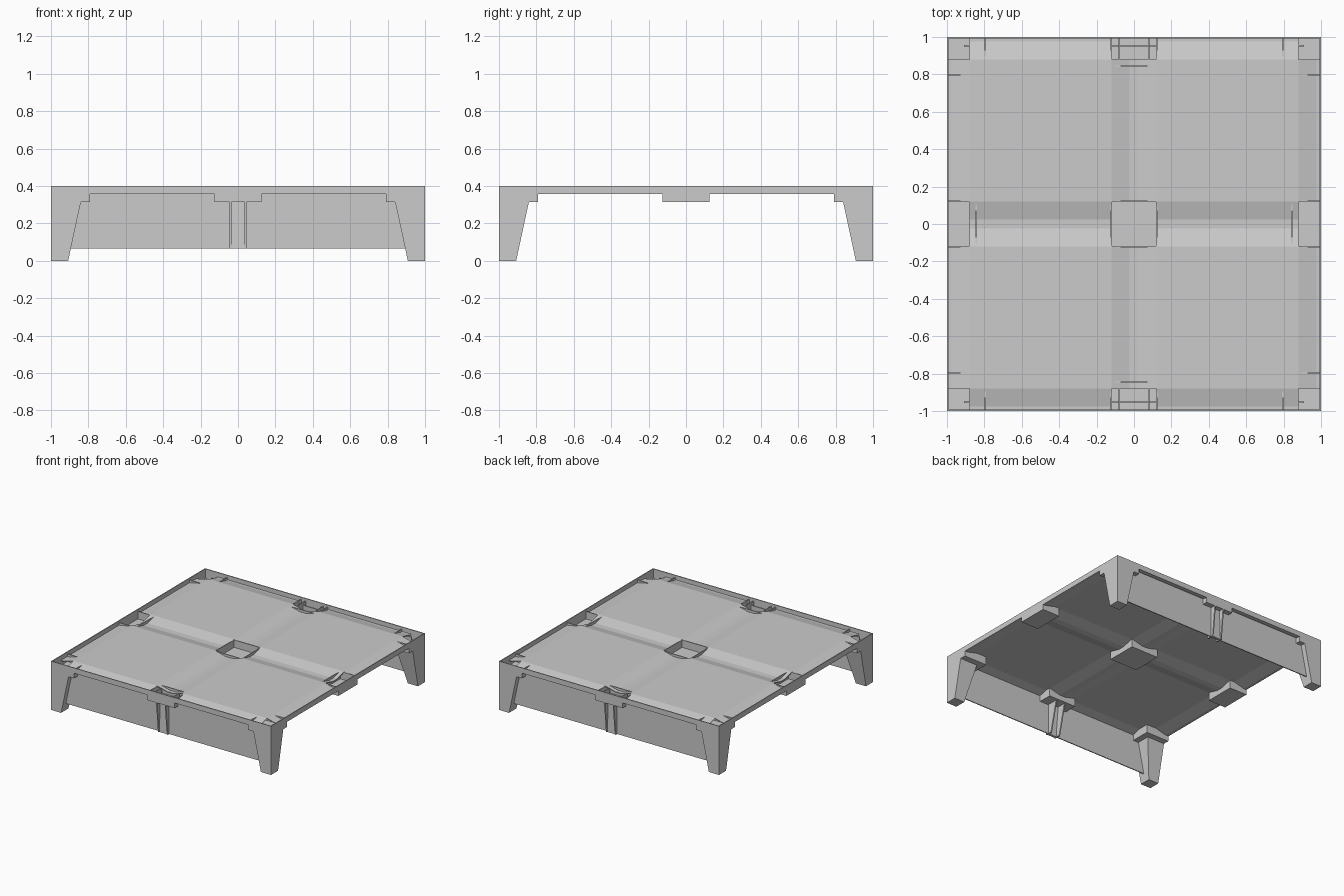
import bpy, bmesh

cube = bpy.data.objects.get("Cube")
if cube:
    bpy.data.objects.remove(cube, do_unlink=True)

# Single material
grey = bpy.data.materials.new("plain_grey")
grey.use_nodes = True
color = (0.6, 0.6, 0.6, 1)
grey.diffuse_color = color
grey.node_tree.nodes["Principled BSDF"].inputs["Base Color"].default_value = color

TOP, HIGH, LOW, SHELF = 0.4, 0.388, 0.364, 0.315
THIN = 0.008


def finish(name, bm):
    bmesh.ops.recalc_face_normals(bm, faces=bm.faces)
    mesh = bpy.data.meshes.new(name)
    bm.to_mesh(mesh)
    bm.free()
    mesh.materials.append(grey)
    ob = bpy.data.objects.new(name, mesh)
    bpy.context.collection.objects.link(ob)
    return ob


def hexa(bm, low, high):
    """Block between two four-point rings."""
    a = [bm.verts.new(p) for p in low]
    b = [bm.verts.new(p) for p in high]
    bm.faces.new(a)
    bm.faces.new(b)
    for i in range(4):
        j = (i + 1) % 4
        bm.faces.new((a[i], a[j], b[j], b[i]))


def ring(x0, x1, y0, y1, z):
    return [(x0, y0, z), (x1, y0, z), (x1, y1, z), (x0, y1, z)]


def block(bm, x0, x1, y0, y1, z0, z1):
    hexa(bm, ring(x0, x1, y0, y1, z0), ring(x0, x1, y0, y1, z1))


def tray(name, x0, x1, y0, y1):
    """Open bracket tray whose walls rise into the floor sheet."""
    bm = bmesh.new()
    block(bm, x0, x1, y0, y1, SHELF, SHELF + THIN)
    for a, b in ((x0, x0 + THIN), (x1 - THIN, x1)):
        block(bm, a, b, y0, y1, SHELF, HIGH - 0.004)
    for a, b in ((y0, y0 + THIN), (y1 - THIN, y1)):
        block(bm, x0, x1, a, b, SHELF, HIGH - 0.004)
    finish(name, bm)


# Floor sheet: four raised pads with valleys between, open over the trays
half = [0.025, 0.12, 0.88, 0.975, 1]
cuts = [-v for v in reversed(half)] + half


def raised(v):
    return 0.1 < abs(v) < 0.9


bm = bmesh.new()
grid = [[bm.verts.new((x, y, HIGH if raised(x) and raised(y) else LOW))
         for y in cuts] for x in cuts]
for i in range(len(cuts) - 1):
    for j in range(len(cuts) - 1):
        mx, my = (cuts[i] + cuts[i + 1]) / 2, (cuts[j] + cuts[j + 1]) / 2
        if (0.12 < abs(mx) < 0.88) or (0.12 < abs(my) < 0.88):
            bm.faces.new((grid[i][j], grid[i + 1][j], grid[i + 1][j + 1], grid[i][j + 1]))
bmesh.ops.delete(bm, geom=[v for v in bm.verts if not v.link_faces], context='VERTS')
sheet = finish("floor_sheet", bm)
solid = sheet.modifiers.new("thickness", 'SOLIDIFY')
solid.thickness = 0.006
solid.offset = -1

# Thin outer rim
bm = bmesh.new()
for s in (-1, 1):
    for a, b in ((s, s * (1 - THIN)),):
        block(bm, min(a, b), max(a, b), -1, 1, 0.357, TOP)
        block(bm, -1, 1, min(a, b), max(a, b), 0.357, TOP)
finish("rim", bm)

# Trays at the centre, the middle of each edge and the corners
tray("centre_tray", -0.125, 0.125, -0.125, 0.125)
for s, side, end in ((-1, "right", "front"), (1, "left", "back")):
    lo, hi = sorted((s, s * 0.84))
    tray(side + "_tray", lo, hi, -0.125, 0.125)
    tray(end + "_tray", -0.125, 0.125, lo, hi)

for sx, side in ((-1, "right"), (1, "left")):
    for sy, end in ((-1, "front"), (1, "back")):
        tray(f"{end}_{side}_corner_tray", *sorted((sx, sx * 0.79)), *sorted((sy, sy * 0.79)))
        # Tapered corner leg
        bm = bmesh.new()
        hexa(bm, ring(sx, sx * 0.908, sy, sy * 0.908, 0),
             ring(sx, sx * 0.84, sy, sy * 0.84, SHELF))
        finish(f"{end}_{side}_leg", bm)

# Skirt panels with a forked post in the middle of each
for s, end in ((-1, "front"), (1, "back")):
    bm = bmesh.new()
    block(bm, -0.91, 0.91, *sorted((s * 0.95, s * 0.958)), 0.065, 0.362)
    finish(end + "_panel", bm)

    bm = bmesh.new()
    for x in (-0.045, 0.045):
        inner = x - 0.01 if x > 0 else x + 0.01
        hexa(bm, ring(x, inner, s * 0.975, s * 0.92, 0.065),
             ring(x, inner, s, s * 0.86, SHELF))
    # Sloping web between the fork arms
    hexa(bm, ring(-0.04, 0.04, s * 0.97, s * 0.955, 0.065),
         ring(-0.04, 0.04, s * 0.96, s * 0.93, SHELF))
    # Short ribs standing in the tray
    for x in (-0.08, 0.08):
        block(bm, x - 0.004, x + 0.004, *sorted((s * 0.995, s * 0.88)), SHELF, 0.38)
    finish(end + "_post", bm)
